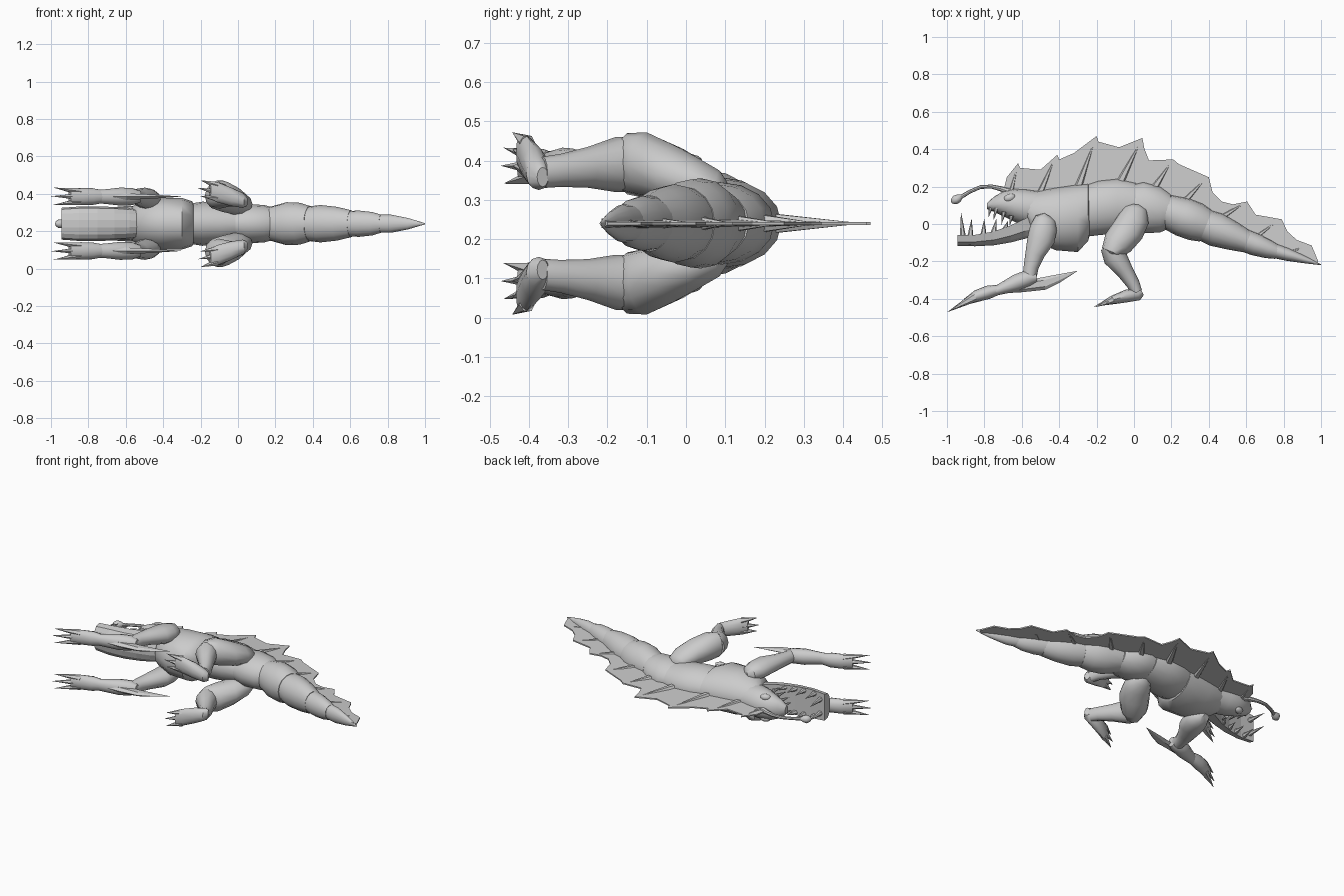
import bpy, math
from mathutils import Vector

ZC = 0.24  # mirror plane of the creature (it lies on its side)


def make(name, verts, faces, smooth=True, angle=40):
    me = bpy.data.meshes.new(name)
    me.from_pydata([tuple(v) for v in verts], [], faces)
    me.update()
    ob = bpy.data.objects.new(name, me)
    bpy.context.collection.objects.link(ob)
    bpy.ops.object.select_all(action='DESELECT')
    bpy.context.view_layer.objects.active = ob
    ob.select_set(True)
    bpy.ops.object.mode_set(mode='EDIT')
    bpy.ops.mesh.select_all(action='SELECT')
    bpy.ops.mesh.normals_make_consistent(inside=False)
    bpy.ops.object.mode_set(mode='OBJECT')
    if smooth:
        bpy.ops.object.shade_smooth_by_angle(angle=math.radians(angle))
    return ob


def skin(name, rings, **kw):
    n = len(rings[0])
    verts = [v for r in rings for v in r]
    faces = [(i*n+j, i*n+(j+1) % n, (i+1)*n+(j+1) % n, (i+1)*n+j)
             for i in range(len(rings)-1) for j in range(n)]
    faces += [tuple(range(n)), tuple(range((len(rings)-1)*n, len(rings)*n))]
    return make(name, verts, faces, **kw)


def tube(name, path, n=12, **kw):
    """path: x, y, z offset from the mirror plane, radius in plane, radius along z"""
    rings = []
    for i, (x, y, z, a, b) in enumerate(path):
        p, q = path[max(i-1, 0)], path[min(i+1, len(path)-1)]
        t = Vector((q[0]-p[0], q[1]-p[1]))
        t.normalize()
        rings.append([(x - t.y*a*math.cos(k), y + t.x*a*math.cos(k), ZC + z + b*math.sin(k))
                      for k in (2*math.pi*j/n for j in range(n))])
    return skin(name, rings, **kw)


def barrel(name, secs, n=16):
    """secs: x, lowest y, highest y, half width"""
    return skin(name, [[(x, (lo+hi)/2 + (hi-lo)/2*math.cos(k), ZC + w*math.sin(k))
                        for k in (2*math.pi*j/n for j in range(n))] for x, lo, hi, w in secs])


def spike(name, a, b, r, flat=1.0, n=6):
    """cone from a to b; flat scales the in-plane width"""
    a, b = Vector(a), Vector(b)
    d = (b - a).normalized()
    u = d.cross(Vector((0, 0, 1))).normalized()
    w = d.cross(u)
    vs = [a + u*r*flat*math.cos(k) + w*r*math.sin(k) for k in (2*math.pi*j/n for j in range(n))]
    return make(name, vs + [b], [(j, (j+1) % n, n) for j in range(n)] + [tuple(range(n))], smooth=False)


def mirrored(path, s):
    return [(x, y, s*z, a, b) for x, y, z, a, b in path]


# Overlapping body segments
barrel("chest", [(-.575, 0, .155, .085), (-.53, -.09, .175, .115), (-.42, -.14, .195, .138),
                 (-.3, -.15, .213, .138), (-.245, -.09, .215, .12), (-.235, -.05, .19, .10)])
barrel("waist", [(-.27, -.07, .205, .105), (-.19, -.06, .232, .118), (-.09, -.05, .243, .112),
                 (.01, -.03, .22, .095)])
barrel("hips", [(-.03, -.03, .205, .09), (.05, -.05, .225, .105), (.14, -.045, .2, .1),
                (.195, -.02, .16, .085)])
tail = [[(.17, .07, 0, .09, .09), (.26, .038, 0, .105, .115), (.33, .012, 0, .104, .112), (.385, -.01, 0, .09, .095)],
        [(.36, 0, 0, .085, .09), (.44, -.03, 0, .092, .1), (.53, -.065, 0, .077, .09), (.605, -.095, 0, .06, .072)],
        [(.57, -.08, 0, .062, .068), (.65, -.11, 0, .06, .07), (.72, -.135, 0, .05, .062), (.765, -.15, 0, .038, .048)],
        [(.74, -.14, 0, .04, .048), (.82, -.163, 0, .034, .048), (.91, -.19, 0, .02, .03), (1.0, -.218, 0, .002, .003)]]
for i, seg in enumerate(tail):
    tube(f"tail_segment_{i+1}", seg, n=16)

# Upper head
barrel("upper_head", [(-.5, .0, .175, .09), (-.58, -.01, .186, .095), (-.64, .012, .188, .092),
                      (-.7, .042, .175, .078), (-.75, .066, .145, .058), (-.785, .08, .112, .025)])

# Lower jaw: flat floor over a faceted underside
jaw = []
for x, top, bot, w in [(-.945, -.06, -.118, .085), (-.85, -.058, -.12, .092), (-.75, -.04, -.115, .092),
                       (-.66, -.008, -.1, .09), (-.58, .03, -.08, .085), (-.5, .05, -.05, .07)]:
    half = [(x, top - (top-bot)*math.sin(math.pi*j/7)**.6 if 0 < j < 7 else top,
             ZC + w*math.cos(math.pi*j/7)) for j in range(8)]
    jaw.append(half)
skin("lower_jaw", jaw, smooth=False)

# Teeth, eyes
for s in (-1, 1):
    side = "left" if s < 0 else "right"
    for i, (x, y, tx, ty, z) in enumerate([(-.915, -.065, -.925, .065, .045), (-.875, -.065, -.868, .03, .072),
                                           (-.805, -.055, -.8, .03, .076), (-.75, -.045, -.735, .03, .076),
                                           (-.69, -.03, -.675, .015, .074)]):
        spike(f"lower_tooth_{side}_{i+1}", (x, y, ZC+s*z), (tx, ty, ZC+s*z*.95), .016)
    for i, (x, y, tx, ty, z) in enumerate([(-.765, .095, -.778, .035, .025), (-.735, .085, -.752, .02, .045),
                                           (-.695, .065, -.71, -.005, .058), (-.655, .045, -.665, -.01, .07)]):
        spike(f"upper_tooth_{side}_{i+1}", (x, y, ZC+s*z), (tx, ty, ZC+s*z), .013)
    bpy.ops.mesh.primitive_uv_sphere_add(segments=12, ring_count=8, radius=1,
                                         location=(-.665, .14, ZC+s*.068), rotation=(0, 0, .35))
    eye = bpy.context.object
    eye.name = f"eye_{side}"
    eye.scale = (.032, .022, .02)
    bpy.ops.object.shade_smooth()

# Lure on a curved stalk
tube("lure_stalk", [(-.66, .17, 0, .02, .02), (-.71, .188, 0, .014, .014), (-.76, .2, 0, .011, .011),
                    (-.82, .198, 0, .01, .01), (-.88, .172, 0, .01, .01), (-.945, .132, 0, .012, .012)], n=8)
tube("lure_bulb", [(-.92, .15, 0, .008, .008), (-.937, .139, 0, .021, .021), (-.953, .13, 0, .025, .025),
                   (-.968, .12, 0, .017, .017), (-.976, .115, 0, .004, .004)], n=10)

# Dorsal fin membrane: thin scalloped sheet sitting in the back
top = [(-.7, .17), (-.68, .25), (-.62, .325), (-.61, .3), (-.5, .29), (-.41, .37), (-.4, .345), (-.32, .38),
       (-.2, .47), (-.19, .44), (-.08, .41), (.045, .46), (.055, .405), (.08, .34), (.21, .345), (.24, .32),
       (.4, .25), (.42, .17), (.47, .12), (.53, .105), (.605, .12), (.65, .05), (.79, .025), (.82, -.04),
       (.87, -.085), (.95, -.115), (.985, -.2)]
base = [(.97, -.215), (.75, -.14), (.6, -.07), (.38, .05), (.18, .12), (0, .18), (-.2, .2), (-.5, .16)]
out = top + base
n, nt = len(out), len(top)
verts = [(x, y, ZC + s*(.004 if i < nt else .012)) for s in (-1, 1) for i, (x, y) in enumerate(out)]
make("dorsal_fin", verts, [tuple(range(n)), tuple(range(n, 2*n))] +
     [(i, (i+1) % n, n+(i+1) % n, n+i) for i in range(n)], smooth=False)
# Spines supporting the fin
for i, (x, y, tx, ty, r) in enumerate([(-.66, .16, -.62, .325, .018), (-.5, .17, -.42, .36, .024),
                                       (-.3, .19, -.205, .46, .028), (-.08, .21, .04, .45, .03),
                                       (.1, .18, .205, .34, .028), (.26, .11, .39, .25, .026),
                                       (.46, .03, .6, .118, .022), (.64, -.08, .78, .025, .018),
                                       (.82, -.155, .94, -.112, .013)]):
    spike(f"fin_spine_{i+1}", (x, y, ZC), (tx, ty, ZC), r, flat=.9, n=6)

# Limbs
upper_arm = [(-.462, .048, .125, .02, .02), (-.472, .03, .127, .055, .045), (-.483, -.02, .132, .072, .055),
             (-.497, -.08, .138, .074, .055), (-.53, -.16, .143, .052, .046), (-.55, -.23, .145, .04, .04),
             (-.557, -.275, .145, .038, .038)]
forearm = [(-.52, -.285, .145, .025, .03), (-.565, -.29, .145, .045, .046), (-.63, -.315, .145, .045, .048),
           (-.7, -.343, .145, .032, .04), (-.745, -.36, .145, .024, .036)]
palm = [(-.72, -.35, .145, .026, .034), (-.78, -.365, .145, .036, .045), (-.84, -.385, .145, .032, .046),
        (-.9, -.415, .145, .018, .044)]
thigh = [(.012, .105, .085, .02, .02), (.01, .085, .09, .06, .045), (.0, .03, .105, .082, .062),
         (-.03, -.03, .125, .088, .074), (-.085, -.1, .148, .082, .084), (-.115, -.15, .152, .06, .078),
         (-.115, -.175, .15, .03, .05)]
shin = [(-.12, -.12, .15, .06, .07), (-.1, -.18, .15, .064, .07), (-.05, -.25, .143, .046, .052),
        (-.005, -.32, .135, .036, .042), (.015, -.365, .13, .03, .04)]
foot = [(.045, -.365, .118, .016, .025), (.025, -.375, .125, .033, .04), (-.04, -.385, .145, .034, .05),
        (-.11, -.405, .168, .024, .054), (-.15, -.42, .18, .014, .048)]
for s in (-1, 1):
    side = "left" if s < 0 else "right"
    for name, path in [("upper_arm", upper_arm), ("forearm", forearm), ("palm", palm),
                       ("thigh", thigh), ("shin", shin), ("foot", foot)]:
        tube(f"{name}_{side}", mirrored(path, s), n=12)
    # Forearm blade sweeping back past the elbow
    tube(f"arm_blade_{side}", mirrored([(-.74, -.365, .145, .008, .008), (-.6, -.335, .145, .03, .02),
                                        (-.48, -.318, .145, .034, .014), (-.4, -.29, .145, .022, .008),
                                        (-.305, -.252, .145, .001, .001)], s), n=6, smooth=False)
    # Claws
    for i, dz in enumerate((-.034, 0, .034)):
        spike(f"finger_claw_{side}_{i+1}", (-.85, -.39, ZC+s*(.145+dz*.8)),
              (-1.0 + abs(dz)*.4, -.472 + abs(dz)*.2, ZC+s*(.147+dz*1.35)), .02, flat=1.3)
        spike(f"toe_claw_{side}_{i+1}", (-.115, -.405, ZC+s*(.172+dz)),
              (-.215 + abs(dz)*.4, -.443, ZC+s*(.19+dz*1.25)), .02, flat=1.1)
